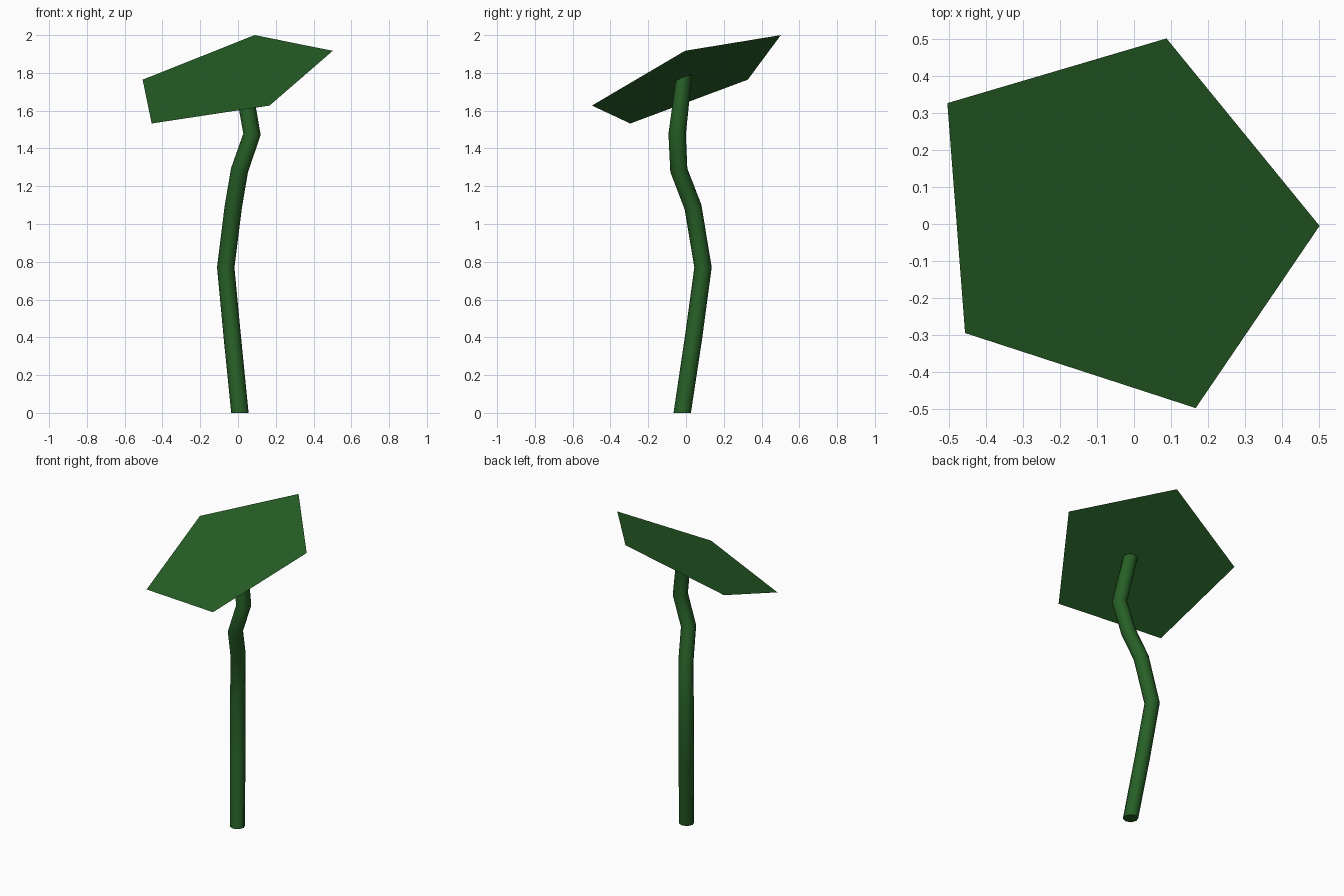
import bpy, bmesh, math
from mathutils import Vector

cube = bpy.data.objects.get("Cube")
if cube:
    bpy.data.objects.remove(cube, do_unlink=True)

green = bpy.data.materials.new("leaf green")
green.use_nodes = True
colour = (0.02, 0.115, 0.02, 1)
green.diffuse_color = colour
green.node_tree.nodes["Principled BSDF"].inputs["Base Color"].default_value = colour


def add_object(name, bm):
    mesh = bpy.data.meshes.new(name)
    bm.to_mesh(mesh)
    bm.free()
    mesh.materials.append(green)
    obj = bpy.data.objects.new(name, mesh)
    bpy.context.collection.objects.link(obj)
    return obj


# Stem: eight-sided rings swept along a bent path
RADIUS, SIDES = 0.046, 8
path = [Vector(p) for p in (
    (0.01, -0.02, 0), (-0.03, 0.04, 0.4), (-0.065, 0.09, 0.77),
    (-0.025, 0.037, 1.09), (0.008, -0.038, 1.285),
    (0.074, -0.047, 1.475), (0.022, -0.012, 1.77))]
up = Vector((0, 0, 1))
bm = bmesh.new()
rings = []
for i, p in enumerate(path):
    if i == 0:
        tangent = up
    elif i == len(path) - 1:
        tangent = Vector((-0.2, -0.37, 1))  # last ring lies flush under the leaf
    else:
        tangent = (p - path[i - 1]).normalized() + (path[i + 1] - p).normalized()
    turn = up.rotation_difference(tangent.normalized())
    ring = []
    for k in range(SIDES):
        a = math.tau * k / SIDES
        ring.append(bm.verts.new(p + turn @ Vector((math.cos(a), math.sin(a), 0)) * RADIUS))
    rings.append(ring)
for low, high in zip(rings, rings[1:]):
    for k in range(SIDES):
        n = (k + 1) % SIDES
        bm.faces.new((low[k], low[n], high[n], high[k]))
bm.faces.new(rings[0][::-1])
stem = add_object("stem", bm)
bpy.context.view_layer.objects.active = stem
stem.select_set(True)
bpy.ops.object.shade_smooth_by_angle(angle=math.radians(60))

# Leaf: one thin tilted five-sided sheet
bm = bmesh.new()
corners = [(0.502, -0.005, 1.917), (0.088, 0.502, 2.0), (-0.505, 0.327, 1.764),
           (-0.457, -0.295, 1.532), (0.167, -0.498, 1.627)]
bm.faces.new([bm.verts.new(c) for c in corners])
add_object("leaf", bm)
